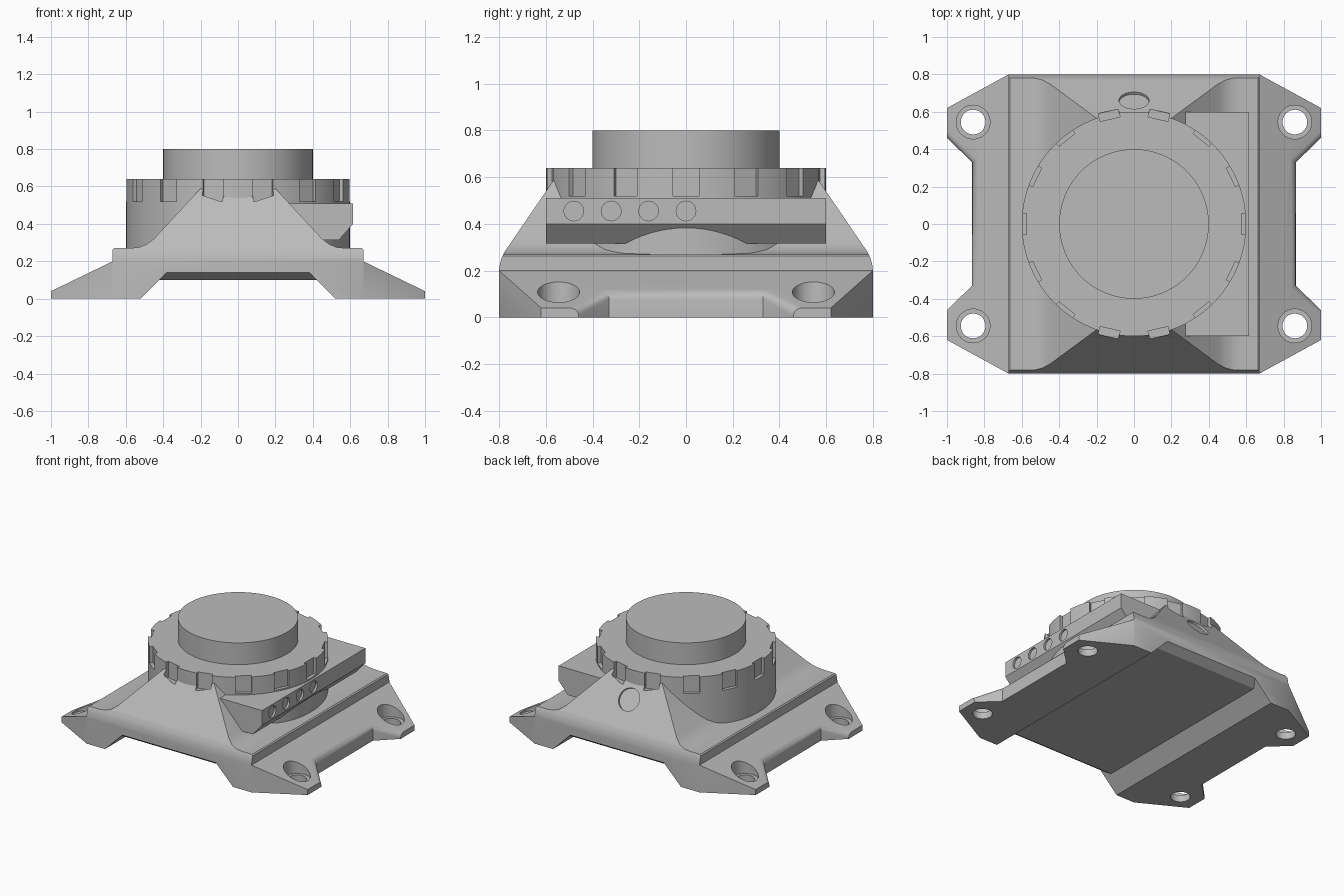
import bpy, bmesh, math
from mathutils import Vector, Matrix

cube = bpy.data.objects.get("Cube")
if cube:
    bpy.data.objects.remove(cube)

grey = bpy.data.materials.new("plain grey")
grey.use_nodes = True
COLOUR = (0.5, 0.5, 0.5, 1)
grey.diffuse_color = COLOUR
grey.node_tree.nodes["Principled BSDF"].inputs["Base Color"].default_value = COLOUR


def finish(name, bm):
    bmesh.ops.recalc_face_normals(bm, faces=bm.faces[:])
    mesh = bpy.data.meshes.new(name)
    bm.to_mesh(mesh)
    bm.free()
    mesh.materials.append(grey)
    obj = bpy.data.objects.new(name, mesh)
    bpy.context.collection.objects.link(obj)
    return obj


def prism(name, points, axis, lo, hi):
    """Extrude a 2D outline along one axis."""
    place = {"x": lambda a, b, t: (t, a, b),
             "y": lambda a, b, t: (a, t, b),
             "z": lambda a, b, t: (a, b, t)}[axis]
    bm = bmesh.new()
    face = bm.faces.new([bm.verts.new(place(a, b, lo)) for a, b in points])
    out = bmesh.ops.extrude_face_region(bm, geom=[face])
    shift = Vector(place(0, 0, hi - lo))
    verts = [g for g in out["geom"] if isinstance(g, bmesh.types.BMVert)]
    bmesh.ops.translate(bm, vec=shift, verts=verts)
    return finish(name, bm)


def cylinder(name, radius, start, end, sides=48):
    start, end = Vector(start), Vector(end)
    axis = end - start
    turn = axis.to_track_quat("Z", "Y").to_matrix().to_4x4()
    bm = bmesh.new()
    bmesh.ops.create_cone(bm, cap_ends=True, segments=sides, radius1=radius,
                          radius2=radius, depth=axis.length,
                          matrix=Matrix.Translation((start + end) / 2) @ turn)
    return finish(name, bm)


def mirrored(half):
    return half + [(-a, b) for a, b in reversed(half)]


def combine(obj, tool, operation="DIFFERENCE", keep=False):
    mod = obj.modifiers.new("cut", "BOOLEAN")
    mod.object, mod.operation, mod.solver = tool, operation, "EXACT"
    bpy.context.view_layer.objects.active = obj
    bpy.ops.object.modifier_apply(modifier=mod.name)
    if not keep:
        bpy.data.objects.remove(tool)


# Base housing: three outlines intersected
base = prism("base_housing", mirrored([
    (1.05, 0), (1.05, .016), (.67, .2), (.67, .262), (.662, .27), (.58, .27),
    (.53, .275), (.49, .29), (.45, .32), (.2, .59), (.19, .6)]), "y", -.9, .9)
side = prism("side_outline", mirrored([
    (.8, -.1), (.8, .2), (.797, .225), (.79, .253), (.778, .278),
    (.565, .59), (.551, .61)]), "x", -1.2, 1.2)
combine(base, side, "INTERSECT")
foot = [(.615, .83), (1, .62), (1, .46), (.865, .33)]
right_edge = foot + [(x, -y) for x, y in reversed(foot)]
plan = prism("plan_outline", right_edge + [(-x, -y) for x, y in right_edge],
             "z", -.2, .8)
combine(base, plan, "INTERSECT")

# Underside channel with flared ends
channel = prism("channel", mirrored([(.62, -.1), (.32, .2)]), "y", -.95, .95)
flare = prism("flare", mirrored([(.9, -.2), (.9, .207), (.74, .1)]), "x", -.8, .8)
combine(channel, flare, "INTERSECT")
combine(base, channel)

# Rounded upper rim between the feet
bm = bmesh.new()
bm.from_mesh(base.data)
rim = []
for e in bm.edges:
    mid = (e.verts[0].co + e.verts[1].co) / 2
    if (abs(mid.x) > .86 and abs(mid.y) < .44
            and min(v.co.z for v in e.verts) > .02):
        if abs(e.verts[0].co.y - e.verts[1].co.y) > .05:
            rim.append(e)
bmesh.ops.bevel(bm, geom=rim, offset=.028, segments=4, profile=.5,
                affect="EDGES", clamp_overlap=True)
bm.to_mesh(base.data)
bm.free()

# Screw holes with counterbores
for sx in (-1, 1):
    for sy in (-1, 1):
        x, y = sx * .86, sy * .545
        combine(base, cylinder("counterbore", .09, (x, y, .05), (x, y, .3)))
        combine(base, cylinder("screw_hole", .066, (x, y, -.1), (x, y, .2)))

# Round mark on the rear slope
normal = Vector((0, .312, .213)).normalized()
centre = Vector((0, .661, .45))
combine(base, cylinder("rear_mark", .08, centre - normal * .015,
                       centre + normal * .1))

# Drum, and grip notches cut into drum and housing alike
drum = cylinder("drum", .6, (0, 0, .2), (0, 0, .64), 96)
COUNT = 14
for i in range(COUNT):
    notch = prism("notch", [(.575, -.055), (.618, -.055),
                            (.618, .055), (.575, .055)], "z", .52, .7)
    notch.data.transform(Matrix.Rotation(math.tau * i / COUNT, 4, "Z"))
    combine(drum, notch, keep=True)
    combine(base, notch)

# Raised cap
cap = cylinder("top_cap", .4, (0, 0, .6), (0, 0, .8), 96)

# Connector block with a row of round sockets
block = prism("connector_block", [(.1, .51), (.615, .51), (.615, .4),
                                  (.54, .315), (.3, .315)], "y", -.6, .6)
for i in range(4):
    y = -.48 + .16 * i
    combine(block, cylinder("socket", .042, (.6, y, .455), (.7, y, .455), 32))

# Smooth shading with sharp edges kept
for obj in (base, drum, cap, block):
    bpy.ops.object.select_all(action="DESELECT")
    obj.select_set(True)
    bpy.context.view_layer.objects.active = obj
    bpy.ops.object.shade_smooth_by_angle(angle=math.radians(30))
